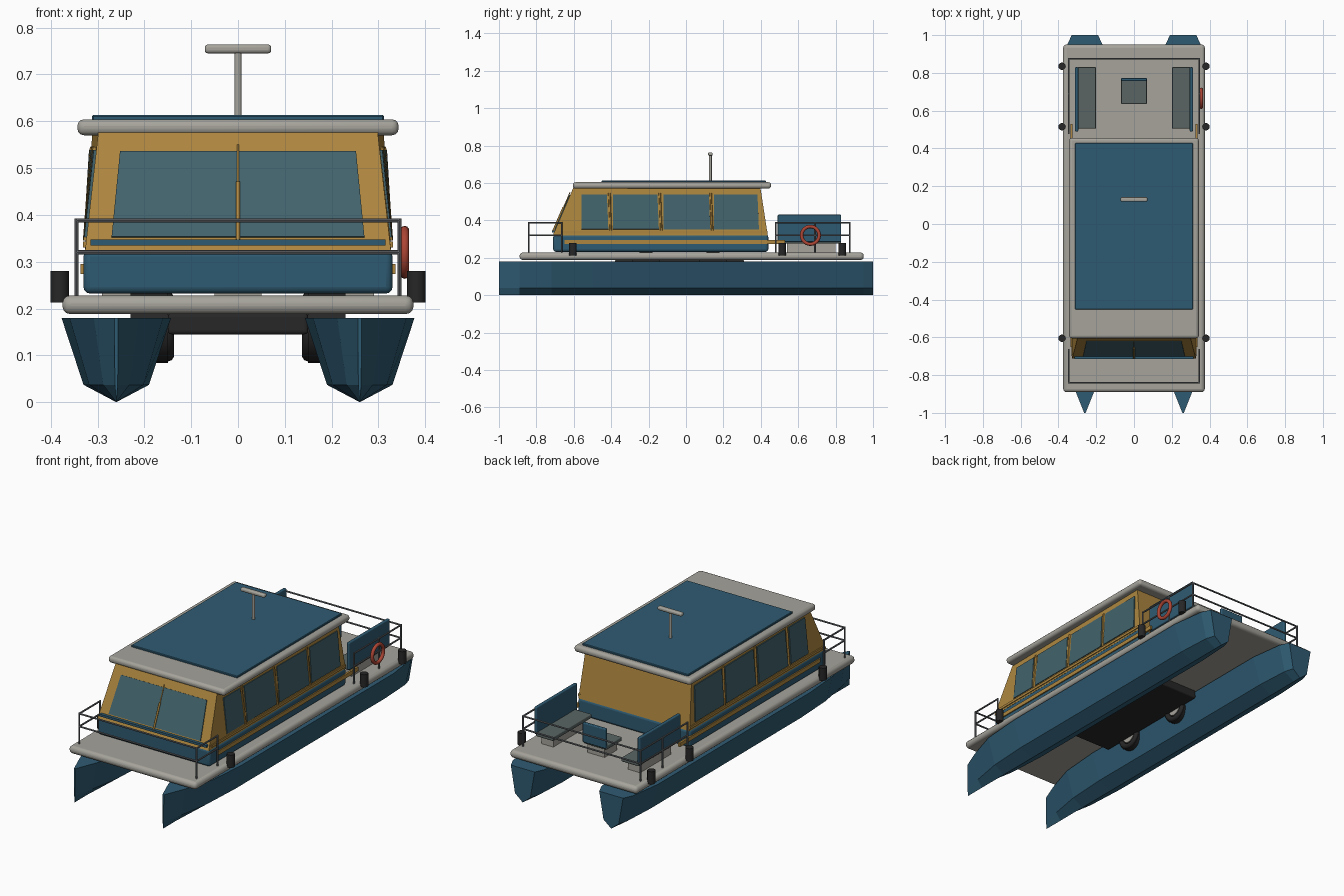
import bpy, bmesh, math
from mathutils import Vector

if "Cube" in bpy.data.objects:
    bpy.data.objects.remove(bpy.data.objects["Cube"])

def mat(name, r, g, b):
    m = bpy.data.materials.new(name)
    m.diffuse_color = (r, g, b, 1)
    m.use_nodes = True
    m.node_tree.nodes["Principled BSDF"].inputs["Base Color"].default_value = m.diffuse_color
    return m

BLUE = mat("blue", 0.028, 0.105, 0.17)
YELLOW = mat("ochre", 0.42, 0.24, 0.05)
GREY = mat("warm_grey", 0.38, 0.37, 0.33)
GLASS = mat("glass", 0.055, 0.125, 0.15)
BLACK = mat("black", 0.02, 0.02, 0.02)
STEEL = mat("steel", 0.13, 0.14, 0.15)
RED = mat("red", 0.42, 0.06, 0.035)
CUSHION = mat("cushion", 0.1, 0.13, 0.125)

def finish(name, bm, m, bevel=0, segs=3, smooth=False):
    bmesh.ops.recalc_face_normals(bm, faces=bm.faces)
    me = bpy.data.meshes.new(name)
    bm.to_mesh(me)
    bm.free()
    ob = bpy.data.objects.new(name, me)
    bpy.context.collection.objects.link(ob)
    me.materials.append(m)
    if bevel:
        b = ob.modifiers.new("bevel", 'BEVEL')
        b.width, b.segments = bevel, segs
    if smooth:
        bpy.ops.object.select_all(action='DESELECT')
        ob.select_set(True)
        bpy.context.view_layer.objects.active = ob
        bpy.ops.object.shade_smooth_by_angle(angle=math.radians(40))
    return ob

def loft(name, rings, m, **kw):
    """Skin equal-length closed rings and cap both ends."""
    bm = bmesh.new()
    vs = [[bm.verts.new(p) for p in r] for r in rings]
    n = len(vs[0])
    for a, b in zip(vs, vs[1:]):
        for i in range(n):
            bm.faces.new((a[i], a[(i + 1) % n], b[(i + 1) % n], b[i]))
    bm.faces.new(vs[0])
    bm.faces.new(vs[-1])
    return finish(name, bm, m, **kw)

def box(name, x0, x1, y0, y1, z0, z1, m, **kw):
    rings = [[(x0, y0, z), (x1, y0, z), (x1, y1, z), (x0, y1, z)] for z in (z0, z1)]
    return loft(name, rings, m, **kw)

def rods(name, segments, r, m, sides=10):
    """Round bars between pairs of points, in one mesh."""
    bm = bmesh.new()
    for a, b in segments:
        a, b = Vector(a), Vector(b)
        d = b - a
        res = bmesh.ops.create_cone(bm, cap_ends=True, segments=sides, radius1=r, radius2=r, depth=d.length)
        mx = d.to_track_quat('Z', 'Y').to_matrix().to_4x4()
        mx.translation = (a + b) / 2
        bmesh.ops.transform(bm, matrix=mx, verts=res['verts'])
    return finish(name, bm, m, smooth=True)

def ring(name, c, R, r, m, n=28, k=10):
    """Torus with its axis along x."""
    bm = bmesh.new()
    vs = []
    for i in range(n):
        a = math.tau * i / n
        vs.append([bm.verts.new((c[0] + r * math.sin(t), c[1] + (R + r * math.cos(t)) * math.cos(a),
                                 c[2] + (R + r * math.cos(t)) * math.sin(a)))
                   for t in (math.tau * j / k for j in range(k))])
    for i in range(n):
        for j in range(k):
            a, b = vs[i], vs[(i + 1) % n]
            bm.faces.new((a[j], b[j], b[(j + 1) % k], a[(j + 1) % k]))
    return finish(name, bm, m, smooth=True)

def slab(name, quad, t, m):
    """Thin panel centred on a quad."""
    q = [Vector(p) for p in quad]
    n = (q[2] - q[0]).cross(q[3] - q[1]).normalized() * t
    return loft(name, [[p - n for p in q], [p + n for p in q]], m)

# Hulls: V-bottom sections along y (y, half beam at deck, half beam at chine)
stations = [(-1, .004, .003), (-.89, .048, .028), (-.72, .1, .058), (-.5, .117, .07),
            (.77, .117, .07), (.95, .093, .06), (1, .07, .045)]
for s, side in ((-1, "left"), (1, "right")):
    rings = [[(s * .26 + dx, y, z) for dx, z in
              ((-w, .18), (-c, .037), (0, 0), (c, .037), (w, .18))] for y, w, c in stations]
    loft(side + "_hull", rings, BLUE)

# Deck, underside chassis and half-sunk wheels
box("deck", -.375, .375, -.89, .95, .188, .228, GREY, bevel=.017, smooth=True)
box("chassis", -.15, .15, -.38, .31, .145, .19, BLACK, bevel=.008)
for s in (-1, 1):
    for y in (-.215, .145):
        rods("tyre", [((s * .15, y, .161), (s * .23, y, .161))], .077, BLACK, 28)
        ring("tyre_wall", (s * .15, y, .161), .06, .014, BLACK)
        rods("wheel_hub", [((s * .143, y, .161), (s * .17, y, .161))], .042, GREY, 20)

# Cabin: blue base, tapered ochre upper
box("cabin_base", -.33, .33, -.71, .44, .232, .325, BLUE, bevel=.014, smooth=True)
ZB, ZT = .32, .58
def yf(z): return -.712 + (z - ZB) / (ZT - ZB) * .112
def yb(z): return .437 - (z - ZB) / (ZT - ZB) * .04
def half(y, z):
    t = (z - ZB) / (ZT - ZB)
    u = (y - yf(z)) / (yb(z) - yf(z))
    return .327 - t * (.029 - .013 * u)
loft("cabin_upper", [[(-half(yf(z), z), yf(z), z), (half(yf(z), z), yf(z), z),
                      (half(yb(z), z), yb(z), z), (-half(yb(z), z), yb(z), z)] for z in (ZB, ZT)], YELLOW)

# Windscreen, sill and wiper
slab("windscreen", [(x, yf(z), z) for x, z in ((-.27, .352), (.27, .352), (.252, .535), (-.252, .535))], .004, GLASS)
box("windscreen_sill", -.315, .315, -.716, -.69, .335, .347, BLUE)
rods("wiper_arm", [((0, yf(.34) - .008, .34), (0, yf(.47) - .008, .47))], .005, YELLOW)
rods("wiper_blade", [((0, yf(.45) - .007, .45), (0, yf(.55) - .007, .55))], .0025, YELLOW)

# Side windows, pillars and trim
for s in (-1, 1):
    for y0, y1 in ((-.56, -.415), (-.39, -.145), (-.12, .13), (.15, .39)):
        slab("side_window", [(s * half(y, z), y, z) for y, z in
                             ((y0, .352), (y1, .352), (y1 - .008, .538), (y0, .538))], .005, GLASS)
    for y in (-.402, -.132, .14):
        rods("window_pillar", [((s * half(y, .345), y, .345), (s * half(y, .545), y - .008, .545))], .007, YELLOW, 6)
    box("window_ledge", s * .318, s * .331, -.69, .435, .33, .343, YELLOW)
    box("rub_strip", s * .325, s * .336, -.65, .53, .274, .295, YELLOW)

# Roof, roof panel and mast
box("roof", -.343, .343, -.605, .455, .57, .604, GREY, bevel=.014, smooth=True)
box("roof_panel", -.312, .312, -.452, .428, .6, .613, BLUE, bevel=.003, segs=1)
rods("mast", [((0, .13, .605), (0, .13, .75))], .008, GREY, 14)
box("mast_bar", -.071, .071, .118, .142, .745, .764, GREY, bevel=.007, smooth=True)

# Rails
def rail_set(name, y_open, y_end, posts):
    segs = []
    for z in (.32, .388):
        segs.append(((-.345, y_end, z), (.345, y_end, z)))
        segs += [((s * .345, y_open, z), (s * .345, y_end, z)) for s in (-1, 1)]
    segs += [((s * .345, y, .22), (s * .345, y, .392)) for s in (-1, 1) for y in posts]
    rods(name, segs, .0045, STEEL, 8)
rail_set("front_rail", -.665, -.84, (-.665, -.84))
rail_set("rear_rail", .48, .875, (.48, .69, .875))

# Rear benches and single seat
for s in (-1, 1):
    box("bench_base", s * .22, s * .29, .54, .80, .225, .28, GREY)
    box("bench_cushion", s * .20, s * .302, .505, .83, .275, .297, CUSHION, bevel=.005)
    box("bench_back", s * .295, s * .312, .49, .83, .285, .43, BLUE, bevel=.005)
box("seat_base", -.05, .05, .65, .755, .225, .28, GREY)
box("seat_cushion", -.068, .068, .635, .765, .275, .297, CUSHION, bevel=.005)
box("seat_back", -.068, .068, .757, .774, .285, .39, BLUE, bevel=.005)

# Fenders and lifebuoy
for s in (-1, 1):
    for y in (-.605, .515, .835):
        rods("fender", [((s * .381, y, .213), (s * .381, y, .28))], .02, BLACK, 12)
ring("lifebuoy", (.356, .665, .32), .047, .0095, RED)
